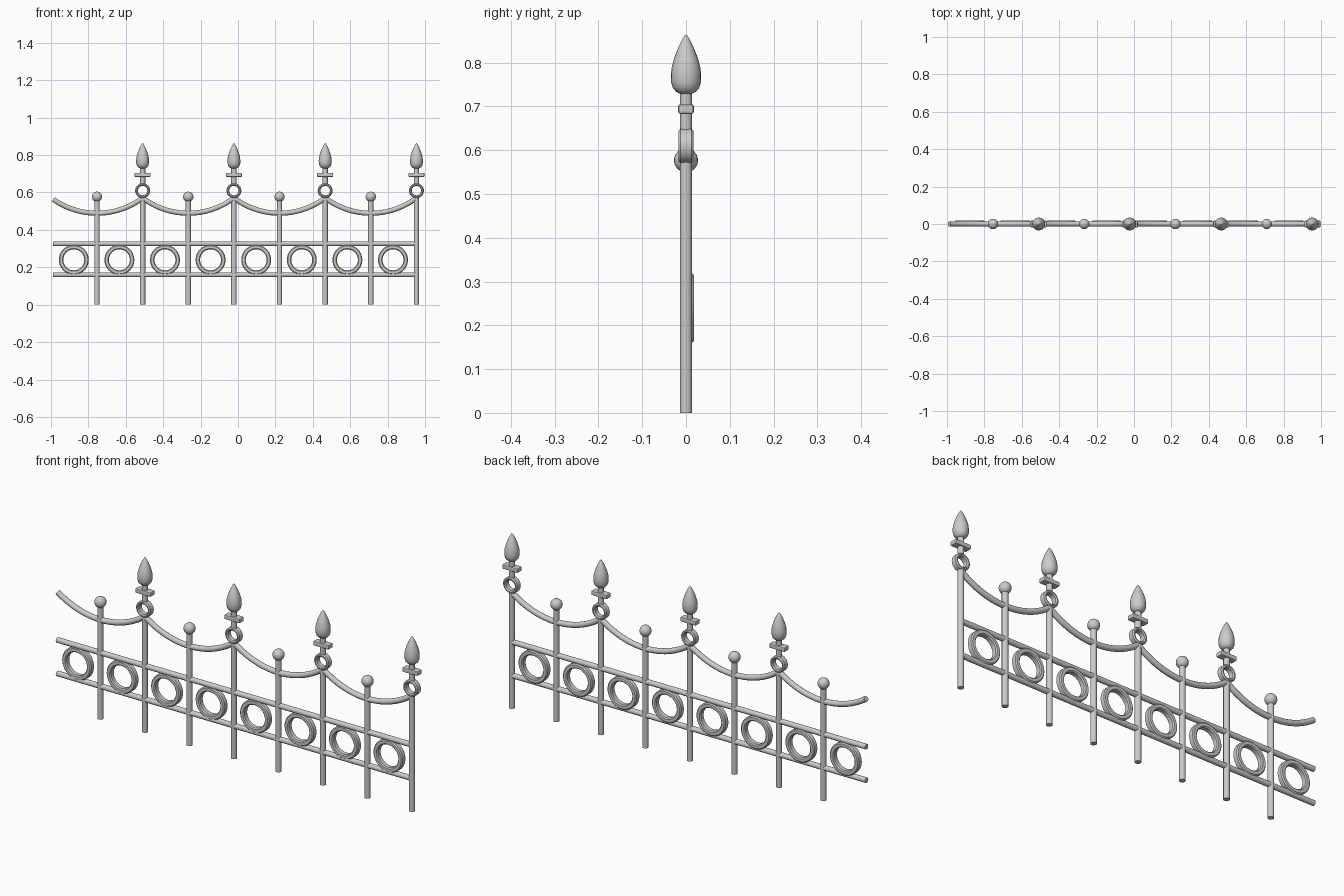
import bpy, math
from math import pi, sin, cos

if "Cube" in bpy.data.objects:
    bpy.data.objects.remove(bpy.data.objects["Cube"])

STEP = 0.488
TALL = [0.954 - i * STEP for i in range(4)]
SHORT = [x - STEP / 2 for x in TALL]
R = 0.0142


def make(name, verts, faces):
    me = bpy.data.meshes.new(name)
    me.from_pydata(verts, [], faces)
    ob = bpy.data.objects.new(name, me)
    bpy.context.collection.objects.link(ob)
    bpy.ops.object.select_all(action='DESELECT')
    ob.select_set(True)
    bpy.context.view_layer.objects.active = ob
    bpy.ops.object.mode_set(mode='EDIT')
    bpy.ops.mesh.select_all(action='SELECT')
    bpy.ops.mesh.normals_make_consistent(inside=False)
    bpy.ops.object.mode_set(mode='OBJECT')
    bpy.ops.object.shade_smooth_by_angle(angle=math.radians(40))
    return ob


def tube(name, path, r=R, n=16):
    """Capped round bar along (x, z) points in the fence plane."""
    verts, faces = [], []
    m = len(path)
    for i in range(m):
        a, b = path[max(i - 1, 0)], path[min(i + 1, m - 1)]
        dx, dz = b[0] - a[0], b[1] - a[1]
        l = math.hypot(dx, dz)
        nx, nz = -dz / l, dx / l
        for k in range(n):
            t = 2 * pi * k / n
            verts.append((path[i][0] + nx * r * cos(t), r * sin(t),
                          path[i][1] + nz * r * cos(t)))
    for i in range(m - 1):
        for k in range(n):
            q = (k + 1) % n
            faces.append((i * n + k, i * n + q, i * n + n + q, i * n + n + k))
    faces += [tuple(range(n)), tuple(range((m - 1) * n, m * n))]
    return make(name, verts, faces)


def ring(name, x, z, r_in, r_out, y0, y1, n=40):
    """Ring facing y with a rounded-square section."""
    c = 0.005
    sec = [(r_in + c, y0), (r_out - c, y0), (r_out, y0 + c), (r_out, y1 - c),
           (r_out - c, y1), (r_in + c, y1), (r_in, y1 - c), (r_in, y0 + c)]
    verts, faces = [], []
    for i in range(n):
        t = 2 * pi * i / n
        verts += [(x + r * cos(t), y, z + r * sin(t)) for r, y in sec]
        j = (i + 1) % n
        faces += [(i * 8 + k, i * 8 + (k + 1) % 8, j * 8 + (k + 1) % 8, j * 8 + k)
                  for k in range(8)]
    return make(name, verts, faces)


def lathe(name, x, prof, n=20):
    """Turned solid around a vertical axis; ends collapse to points."""
    z0, z1 = prof[0][1], prof[-1][1]
    body = prof[1:-1]
    verts, faces = [], []
    for r, z in body:
        verts += [(x + r * cos(2 * pi * k / n), r * sin(2 * pi * k / n), z) for k in range(n)]
    m = len(body)
    verts += [(x, 0, z0), (x, 0, z1)]
    for k in range(n):
        q = (k + 1) % n
        for i in range(m - 1):
            faces.append((i * n + k, i * n + q, i * n + n + q, i * n + n + k))
        faces += [(k, q, m * n), ((m - 1) * n + k, (m - 1) * n + q, m * n + 1)]
    return make(name, verts, faces)


# horizontal rails
for name, z in (("lower_rail", 0.16), ("upper_rail", 0.326)):
    tube(name, [(-0.99, z), (0.954, z)], 0.013)

# tall posts with ring, collar and spear finial
SPEAR = [(0, 0.729), (0.014, 0.729), (0.022, 0.733), (0.030, 0.742), (0.034, 0.755),
         (0.0345, 0.773), (0.0325, 0.790), (0.027, 0.811), (0.018, 0.834),
         (0.008, 0.854), (0.002, 0.863), (0, 0.864)]
for x in TALL:
    tube("tall_post", [(x, 0), (x, 0.578)])
    ring("post_ring", x, 0.610, 0.025, 0.040, -0.017, 0.017, 32)
    tube("spear_neck", [(x, 0.640), (x, 0.735)])
    bpy.ops.mesh.primitive_cube_add(size=1, location=(x, 0, 0.694))
    collar = bpy.context.object
    collar.name = "spear_collar"
    collar.scale = (0.086, 0.036, 0.022)
    bpy.ops.object.transform_apply(location=False, rotation=False, scale=True)
    bev = collar.modifiers.new("Bevel", 'BEVEL')
    bev.width, bev.segments = 0.005, 2
    lathe("spear_finial", x, SPEAR)

# short posts with ball tops, and the hanging swag bars
HALF, SAG = STEP / 2, 0.082
RAD = (HALF ** 2 + SAG ** 2) / (2 * SAG)
for x in SHORT:
    tube("short_post", [(x, 0), (x, 0.565)])
    lathe("ball_top", x, [(0.0275 * sin(pi * i / 12), 0.577 - 0.0275 * cos(pi * i / 12))
                          for i in range(13)])
    a = math.asin(HALF / RAD)
    start = -0.95 * a if x == SHORT[-1] else -a
    pts = [start + (a - start) * i / 24 for i in range(25)]
    tube("swag_bar", [(x + RAD * sin(t), 0.489 + RAD * (1 - cos(t))) for t in pts], 0.0135)

# ring panel between the rails
for i in range(8):
    ring("panel_ring", -0.878 + i * 0.2438, 0.240, 0.056, 0.080, -0.013, 0.018)
